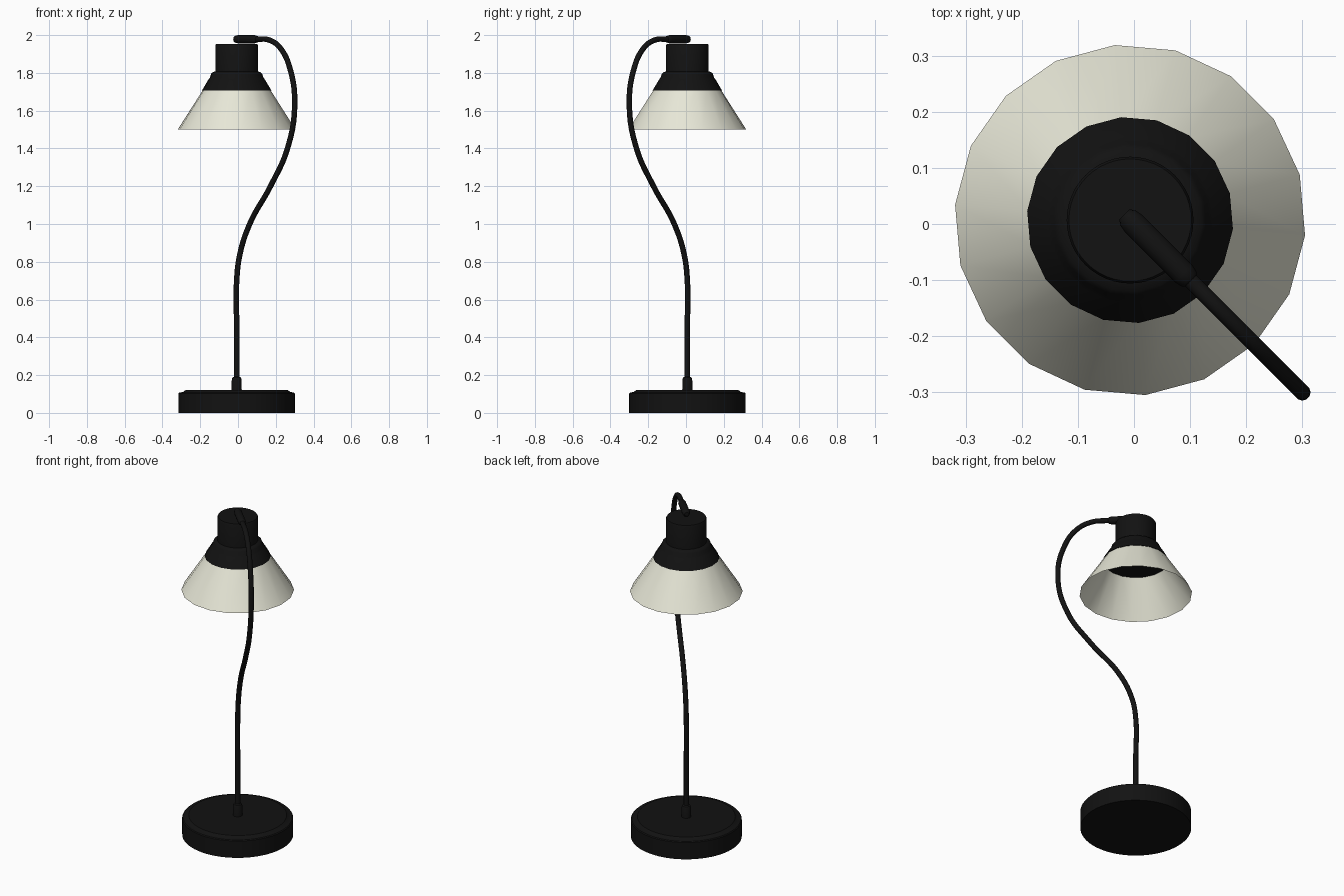
import bpy
import math

if "Cube" in bpy.data.objects:
    bpy.data.objects.remove(bpy.data.objects["Cube"])

AX, AY = -0.007, 0.007  # vertical axis of the lamp


def material(name, color):
    m = bpy.data.materials.new(name)
    m.diffuse_color = color
    m.use_nodes = True
    m.node_tree.nodes["Principled BSDF"].inputs["Base Color"].default_value = m.diffuse_color
    return m


black = material("black_metal", (0.006, 0.006, 0.006, 1))
cream = material("cream_glass", (0.80, 0.80, 0.68, 1))


def smooth(ob, angle=35):
    bpy.ops.object.select_all(action='DESELECT')
    ob.select_set(True)
    bpy.context.view_layer.objects.active = ob
    bpy.ops.object.shade_smooth_by_angle(angle=math.radians(angle))


def lathe(name, profile, sides, mat, phase=0.0, capped=True):
    """Revolve (radius, z) points around the lamp axis."""
    verts, faces = [], []
    for r, z in profile:
        for i in range(sides):
            a = phase + math.tau * i / sides
            verts.append((AX + r * math.cos(a), AY + r * math.sin(a), z))
    for k in range(len(profile) - 1):
        for i in range(sides):
            j = (i + 1) % sides
            faces.append((k * sides + i, k * sides + j,
                          (k + 1) * sides + j, (k + 1) * sides + i))
    if capped:
        top = (len(profile) - 1) * sides
        faces.append(tuple(reversed(range(sides))))
        faces.append(tuple(range(top, top + sides)))
    me = bpy.data.meshes.new(name)
    me.from_pydata(verts, [], faces)
    me.materials.append(mat)
    ob = bpy.data.objects.new(name, me)
    bpy.context.collection.objects.link(ob)
    smooth(ob)
    return ob


def tube(name, path, radius, mat, radii=None):
    """Round tube along (d, z) points in the diagonal plane x = -y."""
    cu = bpy.data.curves.new(name, 'CURVE')
    cu.dimensions = '3D'
    cu.bevel_depth = radius
    cu.bevel_resolution = 4
    cu.use_fill_caps = True
    cu.resolution_u = 8
    sp = cu.splines.new('POLY' if radii else 'BEZIER')
    pts = sp.points if radii else sp.bezier_points
    pts.add(len(path) - 1)
    for i, (d, z) in enumerate(path):
        if radii:
            pts[i].co = (d, -d, z, 1)
            pts[i].radius = radii[i]
        else:
            pts[i].co = (d, -d, z)
            pts[i].handle_left_type = pts[i].handle_right_type = 'AUTO'
    cu.materials.append(mat)
    ob = bpy.data.objects.new(name, cu)
    bpy.context.collection.objects.link(ob)
    bpy.ops.object.select_all(action='DESELECT')
    ob.select_set(True)
    bpy.context.view_layer.objects.active = ob
    bpy.ops.object.convert(target='MESH')
    smooth(bpy.context.object, 40)


# Round weighted base
lathe("base", [(0.308, 0), (0.308, 0.103), (0.303, 0.108), (0.285, 0.11),
               (0.272, 0.12)], 64, black)

# Sleeve where the stem enters the base
lathe("stem_sleeve", [(0.027, 0.115), (0.026, 0.178), (0.022, 0.188),
                      (0.014, 0.192)], 20, black)

# Bent gooseneck stem
tube("stem", [(AX, 0.12), (AX, 0.45), (AX, 0.70), (0.01, 0.84), (0.062, 1.0),
              (0.172, 1.2), (0.262, 1.4), (0.300, 1.63), (0.276, 1.82),
              (0.225, 1.93), (0.165, 1.974), (0.10, 1.978), (0.03, 1.978)],
     0.0145, black)

# Horizontal sleeve joining stem and lamp head
tube("head_sleeve", [(-0.017, 1.978), (-0.012, 1.978), (0.0, 1.978),
                     (0.088, 1.978), (0.098, 1.978), (0.102, 1.978)],
     0.022, black, [0.55, 0.85, 1, 1, 0.85, 0.6])

# Lamp head: socket housing with stepped collar
lathe("socket_housing", [(0.113, 1.76), (0.113, 1.945), (0.109, 1.953)], 48, black)
lathe("shade_collar", [(0.184, 1.708), (0.148, 1.768), (0.142, 1.775),
                       (0.136, 1.795), (0.128, 1.803), (0.108, 1.81)],
      18, black, math.radians(15))

# Open conical shade
lathe("shade", [(0.313, 1.50), (0.179, 1.71)], 18, cream,
      math.radians(15), capped=False)
